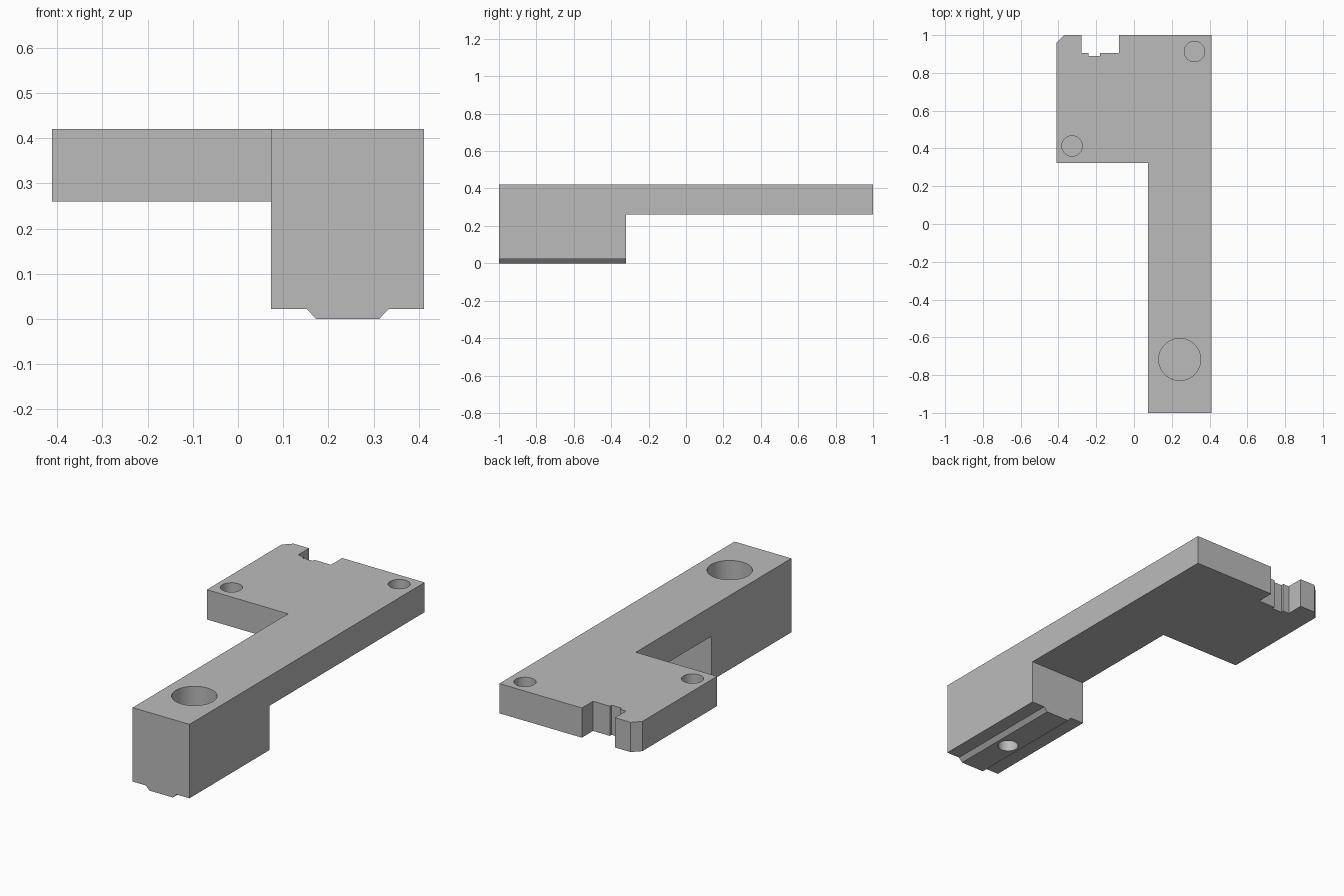
import bpy
import bmesh
from mathutils import Vector

cube = bpy.data.objects.get("Cube")
if cube:
    bpy.data.objects.remove(cube)

grey = bpy.data.materials.new("plain grey")
grey.use_nodes = True
grey.diffuse_color = (0.5, 0.5, 0.5, 1)
grey.node_tree.nodes["Principled BSDF"].inputs["Base Color"].default_value = (0.5, 0.5, 0.5, 1)


def prism(name, points, depth):
    """Extrude a closed outline of 3D points along a vector."""
    bm = bmesh.new()
    face = bm.faces.new([bm.verts.new(p) for p in points])
    moved = bmesh.ops.extrude_face_region(bm, geom=[face])["geom"]
    bmesh.ops.translate(bm, vec=Vector(depth),
                        verts=[v for v in moved if isinstance(v, bmesh.types.BMVert)])
    # Keep the starting cap so that the solid is closed
    if not face.is_valid or len([e for e in bm.edges if e.is_boundary]):
        bmesh.ops.holes_fill(bm, edges=[e for e in bm.edges if e.is_boundary])
    bmesh.ops.recalc_face_normals(bm, faces=bm.faces)
    mesh = bpy.data.meshes.new(name)
    bm.to_mesh(mesh)
    bm.free()
    mesh.materials.append(grey)
    obj = bpy.data.objects.new(name, mesh)
    bpy.context.collection.objects.link(obj)
    return obj


def combine(target, tool, operation):
    """Apply a boolean and remove the tool object."""
    mod = target.modifiers.new(operation.lower(), "BOOLEAN")
    mod.operation = operation
    mod.solver = "EXACT"
    mod.object = tool
    bpy.context.view_layer.objects.active = target
    bpy.ops.object.modifier_apply(modifier=mod.name)
    bpy.data.objects.remove(tool)


def drill(target, x, y, radius, low, high):
    """Cut a round blind hole between two heights."""
    bpy.ops.mesh.primitive_cylinder_add(vertices=48, radius=radius, depth=high - low,
                                        location=(x, y, (low + high) / 2))
    tool = bpy.context.object
    tool.name = "hole_cutter"
    tool.hide_render = True
    tool.data.materials.append(grey)
    combine(target, tool, "DIFFERENCE")


TOP, UNDER, STEP = 0.42, 0.26, 0.022
INNER, SIDE = 0.073, 0.411

# Flat plate: long arm, wide head, rear notch and clipped corner
outline = [(INNER, -1), (SIDE, -1), (SIDE, 1), (-0.08, 1), (-0.08, 0.905),
           (-0.18, 0.905), (-0.18, 0.89), (-0.24, 0.89), (-0.24, 0.905),
           (-0.277, 0.905), (-0.277, 1), (-0.37, 1), (-SIDE, 0.958),
           (-SIDE, 0.322), (INNER, 0.322)]
bracket = prism("bracket_body", [(x, y, UNDER) for x, y in outline], (0, 0, TOP - UNDER))

# Deep front foot with a tapered key along its underside
profile = [(INNER, 0.34), (INNER, STEP), (0.152, STEP), (0.173, 0),
           (0.312, 0), (0.333, STEP), (SIDE, STEP), (SIDE, 0.34)]
foot = prism("foot", [(x, -1, z) for x, z in profile], (0, 0.68, 0))
combine(bracket, foot, "UNION")

# Screw head recess above, narrower shank hole below
drill(bracket, 0.242, -0.717, 0.111, 0.16, 0.5)
drill(bracket, 0.242, -0.717, 0.052, -0.1, 0.14)

# Two small blind holes in the head
for x, y in [(0.32, 0.913), (-0.328, 0.413)]:
    drill(bracket, x, y, 0.054, 0.3, 0.5)

# Smooth hole walls, sharp edges elsewhere
bpy.ops.object.select_all(action="DESELECT")
bracket.select_set(True)
bpy.context.view_layer.objects.active = bracket
bpy.ops.object.shade_smooth_by_angle(angle=0.4)
